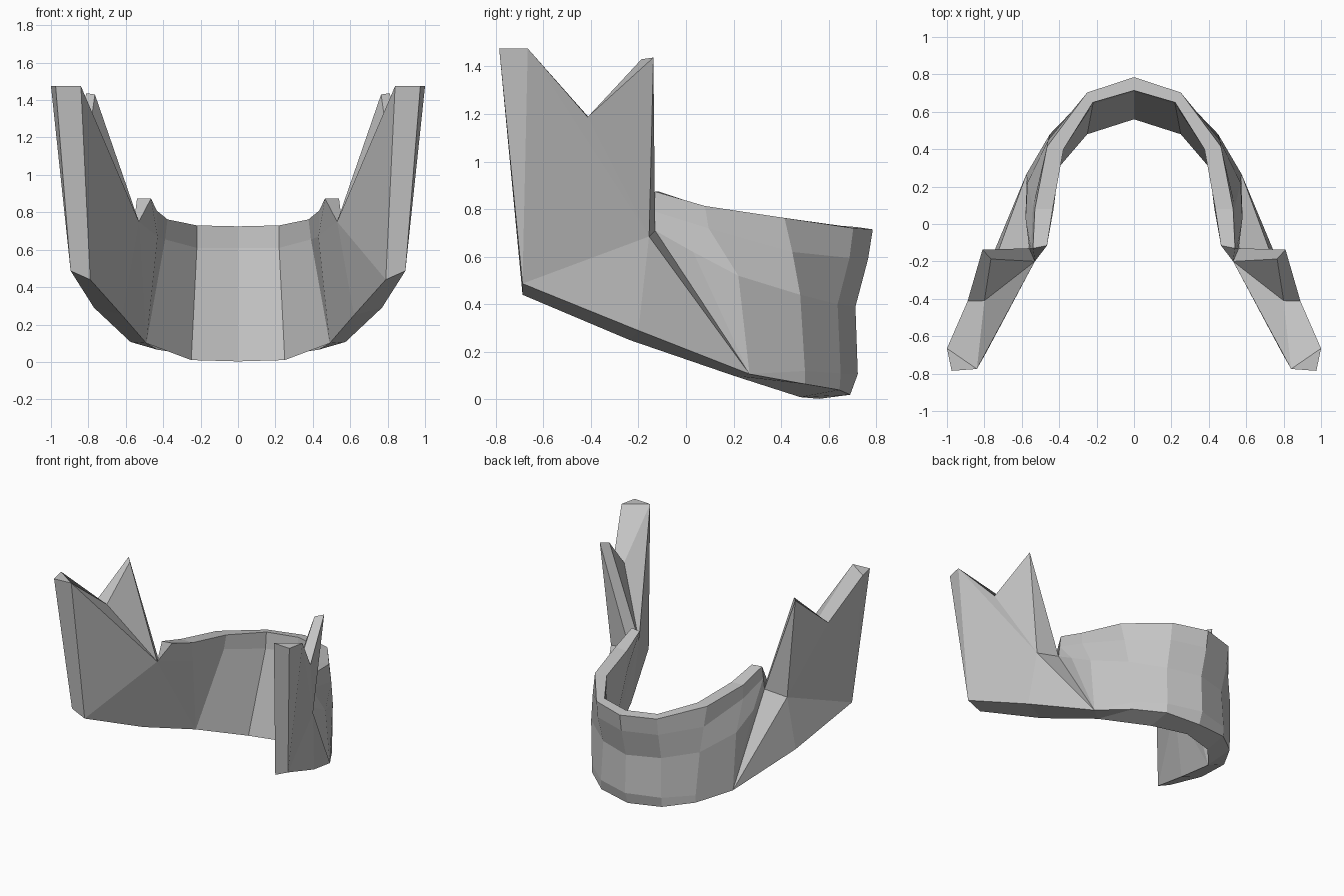
import bpy, bmesh
from mathutils import Vector

# Remove the default object
cube = bpy.data.objects.get("Cube")
if cube:
    bpy.data.objects.remove(cube, do_unlink=True)

# Single flat material
bone = bpy.data.materials.new("bone_grey")
bone.use_nodes = True
tint = (0.55, 0.55, 0.55, 1)
bone.diffuse_color = tint
bone.node_tree.nodes["Principled BSDF"].inputs["Base Color"].default_value = tint

# Points shared by the curved body and the upright branch
corner_out = (.575, .267, .107)
corner_in = (.49, .2, .1)
root_in = (.53, -.2, .75)
root_mid = (.56, -.13, .71)
root_out = (.73, -.155, .685)

# Closed cross-sections of the body from the chin to the back end:
# outer rim down to outer base, then inner base up to inner rim
chin = [(0, .785, .715), (0, .765, .59), (0, .712, .39), (0, .722, .107),
        (0, .69, .02), (0, .56, .003), (0, .705, .61), (0, .714, .725)]
chin_side = [(.25, .703, .72), (.25, .687, .595), (.24, .637, .4), (.25, .65, .11),
             (.25, .645, .04), (.25, .48, .01), (.22, .64, .61), (.22, .65, .73)]
bend = [(.465, .414, .763), (.46, .447, .62), (.45, .48, .44), (.43, .5, .12),
        (.43, .5, .065), corner_in, (.39, .39, .655), (.377, .4, .762)]
side = [(.53, .08, .813), (.54, .095, .72), (.57, .22, .52), corner_out,
        corner_out, corner_in, (.43, .08, .67), (.435, .08, .81)]
end = [(.54, -.13, .874), (.55, -.13, .79), (.58, .03, .62), corner_out,
       corner_out, corner_in, root_in, (.465, -.115, .874)]
sections = [chin, chin_side, bend, side, end]

# Upright branch: named outer and inner corner points
tip_side, tip_back, tip_in = (1, -.665, 1.475), (.975, -.785, 1.475), (.84, -.775, 1.475)
notch_out, notch_in = (.89, -.413, 1.187), (.8, -.41, 1.187)
horn_out, horn_in = (.81, -.137, 1.437), (.765, -.187, 1.43)
heel_out, heel_in = (.895, -.687, .487), (.79, -.687, .44)
base_out, base_in = (.77, -.2, .29), (.62, -.237, .25)

outer_wall = [
    (tip_side, tip_back, heel_out),
    (tip_side, heel_out, root_out),
    (tip_side, root_out, notch_out),
    (notch_out, root_out, horn_out),
    (heel_out, base_out, root_out),
    (base_out, corner_out, root_out),
]
inner_wall = [
    (tip_in, root_in, heel_in),
    (tip_in, notch_in, root_in),
    (notch_in, horn_in, root_in),
    (heel_in, root_in, base_in),
    (base_in, root_in, corner_in),
]
edges_and_caps = [
    (tip_side, tip_in, tip_back),
    (tip_back, tip_in, heel_in, heel_out),
    (tip_side, notch_out, notch_in, tip_in),
    (notch_out, horn_out, horn_in, notch_in),
    (horn_out, root_mid, root_in, horn_in),
    (horn_out, root_out, root_mid),
    (heel_out, heel_in, base_in, base_out),
    (base_out, base_in, corner_in, corner_out),
]
# Groove where the branch joins the body
groove = [
    (root_out, corner_out, root_mid),
    (root_mid, corner_out, end[2]),
    (root_mid, end[2], end[1]),
    (end[0], end[7], root_in, root_mid),
    (end[0], root_mid, end[1]),
]

bm = bmesh.new()
shared = {}


def vert(point):
    """Return one shared vertex per position."""
    if point not in shared:
        shared[point] = bm.verts.new(Vector(point))
    return shared[point]


def face(points):
    """Add a face, skipping repeated corners."""
    corners = list(dict.fromkeys(points))
    if len(corners) > 2:
        verts = [vert(p) for p in corners]
        if not bm.faces.get(verts):
            bm.faces.new(verts)


# Loft the body
for near, far in zip(sections, sections[1:]):
    count = len(near)
    for i in range(count):
        j = (i + 1) % count
        face((near[i], far[i], far[j], near[j]))

# Add the branch and the joining groove
for group in (outer_wall, inner_wall, edges_and_caps, groove):
    for points in group:
        face(points)

bmesh.ops.recalc_face_normals(bm, faces=bm.faces)
# Make sure the normals point outward, judged by the chin's outer face
bm.faces.ensure_lookup_table()
if bm.faces[0].normal.y < 0:
    bmesh.ops.reverse_faces(bm, faces=bm.faces)

mesh = bpy.data.meshes.new("lower_jaw")
bm.to_mesh(mesh)
bm.free()
mesh.materials.append(bone)
jaw = bpy.data.objects.new("lower_jaw", mesh)
bpy.context.collection.objects.link(jaw)

# Mirror the half across the middle
mirror = jaw.modifiers.new("Mirror", "MIRROR")
mirror.use_axis = (True, False, False)
mirror.use_clip = True
mirror.merge_threshold = 0.001
